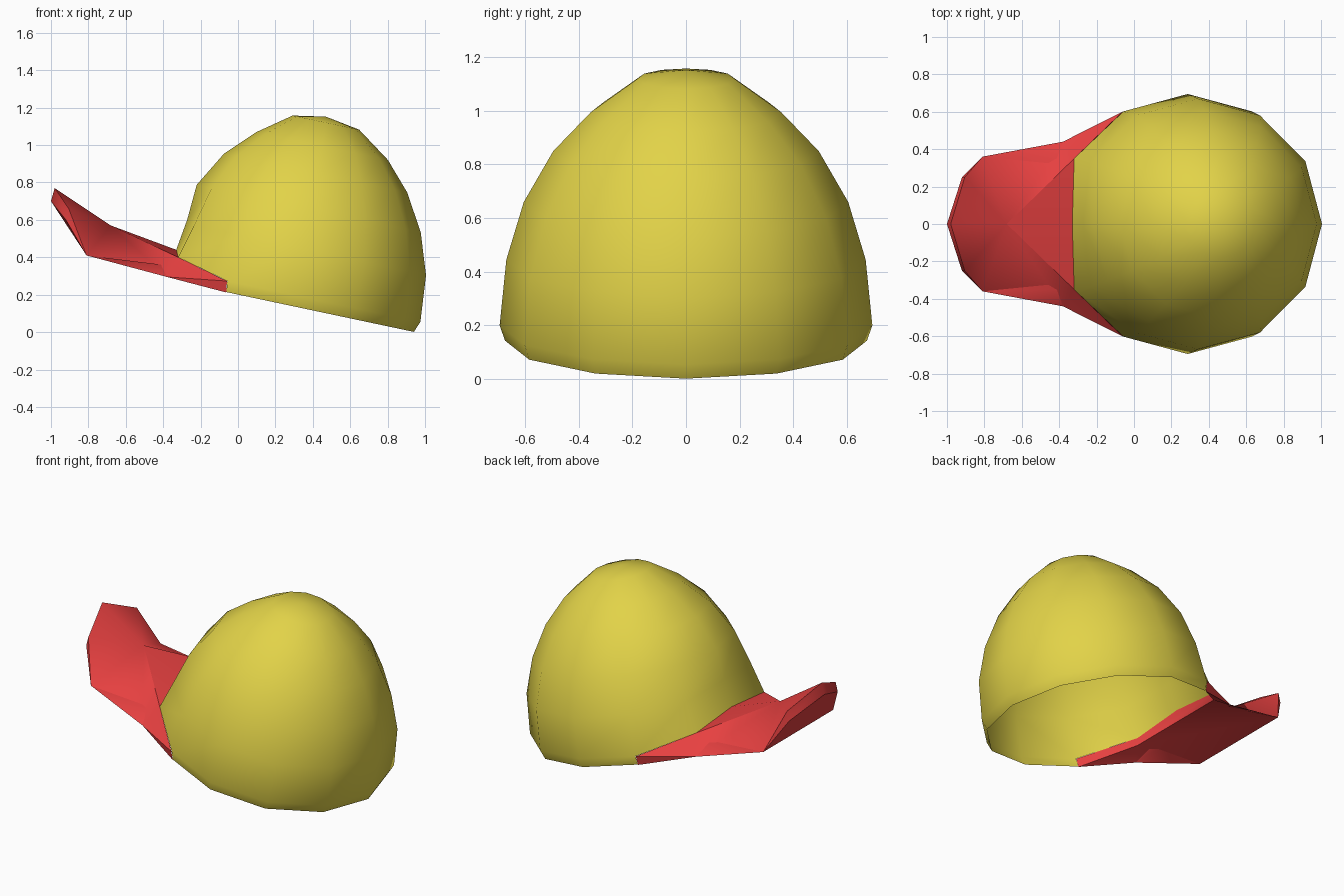
import bpy, bmesh
from math import sin, cos, pi, radians

if "Cube" in bpy.data.objects:
    bpy.data.objects.remove(bpy.data.objects["Cube"])


def make_material(name, rgb):
    mat = bpy.data.materials.new(name)
    mat.use_nodes = True
    mat.diffuse_color = (*rgb, 1)
    mat.node_tree.nodes["Principled BSDF"].inputs["Base Color"].default_value = (*rgb, 1)
    return mat


def finish(bm, name, mat, angle):
    mesh = bpy.data.meshes.new(name)
    bm.to_mesh(mesh)
    bm.free()
    mesh.materials.append(mat)
    obj = bpy.data.objects.new(name, mesh)
    bpy.context.collection.objects.link(obj)
    bpy.ops.object.select_all(action='DESELECT')
    obj.select_set(True)
    bpy.context.view_layer.objects.active = obj
    bpy.ops.object.shade_smooth_by_angle(angle=radians(angle))


yellow = make_material("yellow cloth", (0.76, 0.65, 0.065))
red = make_material("red cloth", (0.8, 0.052, 0.052))

# Crown: tilted twelve-sided rings (centre x, centre z, radius), open below
SIDES, TILT = 12, 0.21
RINGS = [(.272, .143, .675), (.287, .2, .695), (.342, .445, .67), (.378, .66, .605),
         (.415, .85, .495), (.45, .995, .355), (.47, 1.12, .18)]
# Brow points above the brim, by ring and distance from the middle
BROW = {(1, 0): (-.33, 0, .44), (1, 1): (-.32, .35, .40),
        (2, 0): (-.272, 0, .60), (2, 1): (-.235, .335, .57)}

bm = bmesh.new()
rings = []
for level, (cx, cz, r) in enumerate(RINGS):
    ring = []
    for i in range(SIDES):
        a = 2 * pi * i / SIDES
        pos = (cx + .99 * r * cos(a), r * sin(a), cz - TILT * r * cos(a))
        off = abs(i - SIDES // 2)
        if (level, off) in BROW:
            x, y, z = BROW[level, off]
            pos = (x, y if sin(a) > 0 else -y, z)
        # The lowest band stops at the brim
        ring.append(None if off <= 1 and level == 0 else bm.verts.new(pos))
    rings.append(ring)
for low, high in zip(rings, rings[1:]):
    for i in range(SIDES):
        j = (i + 1) % SIDES
        if low[i] and low[j]:
            bm.faces.new((low[i], low[j], high[j], high[i]))
apex = bm.verts.new((.47, 0, 1.152))
for i in range(SIDES):
    bm.faces.new((rings[-1][i], rings[-1][(i + 1) % SIDES], apex))
finish(bm, "cap_crown", yellow, 60)

# Brim: arched top with a central ridge, flat underside and a sloping front
MIDDLE = {"brow": BROW[1, 0], "ridge": (-.68, 0, .57),
          "tip": (-.98, 0, .77), "tip_low": (-1, 0, .70)}
SIDE = {"end": (-.059, .602, .273), "end_low": (-.063, .585, .212),
        "temple": BROW[1, 1], "temple_low": (-.32, .35, .35),
        "edge": (-.38, .44, .295), "corner": (-.81, .36, .41),
        "nose": (-.905, .25, .66), "nose_low": (-.92, .25, .60)}
HALF_FACES = ["tip nose ridge", "nose corner ridge", "corner edge ridge",
              "edge temple ridge", "temple brow ridge", "end temple edge",
              "tip tip_low nose_low nose", "nose nose_low corner",
              "end edge end_low", "end end_low temple_low temple",
              "end_low edge temple_low", "edge corner temple_low"]

bm = bmesh.new()
middle = {name: bm.verts.new(p) for name, p in MIDDLE.items()}
left, right = [{**middle, **{name: bm.verts.new((x, s * y, z))
                             for name, (x, y, z) in SIDE.items()}} for s in (1, -1)]
for half in (left, right):
    for face in HALF_FACES:
        bm.faces.new([half[name] for name in face.split()])
# Faces that cross the middle: front, back and underside
for side, centre in (("corner nose_low", "tip_low"), ("temple_low temple", "brow"),
                     ("corner temple_low", None)):
    names = side.split()
    loop = [left[n] for n in names]
    if centre:
        loop.append(middle[centre])
    bm.faces.new(loop + [right[n] for n in reversed(names)])
bmesh.ops.recalc_face_normals(bm, faces=bm.faces)
finish(bm, "cap_brim", red, 50)
